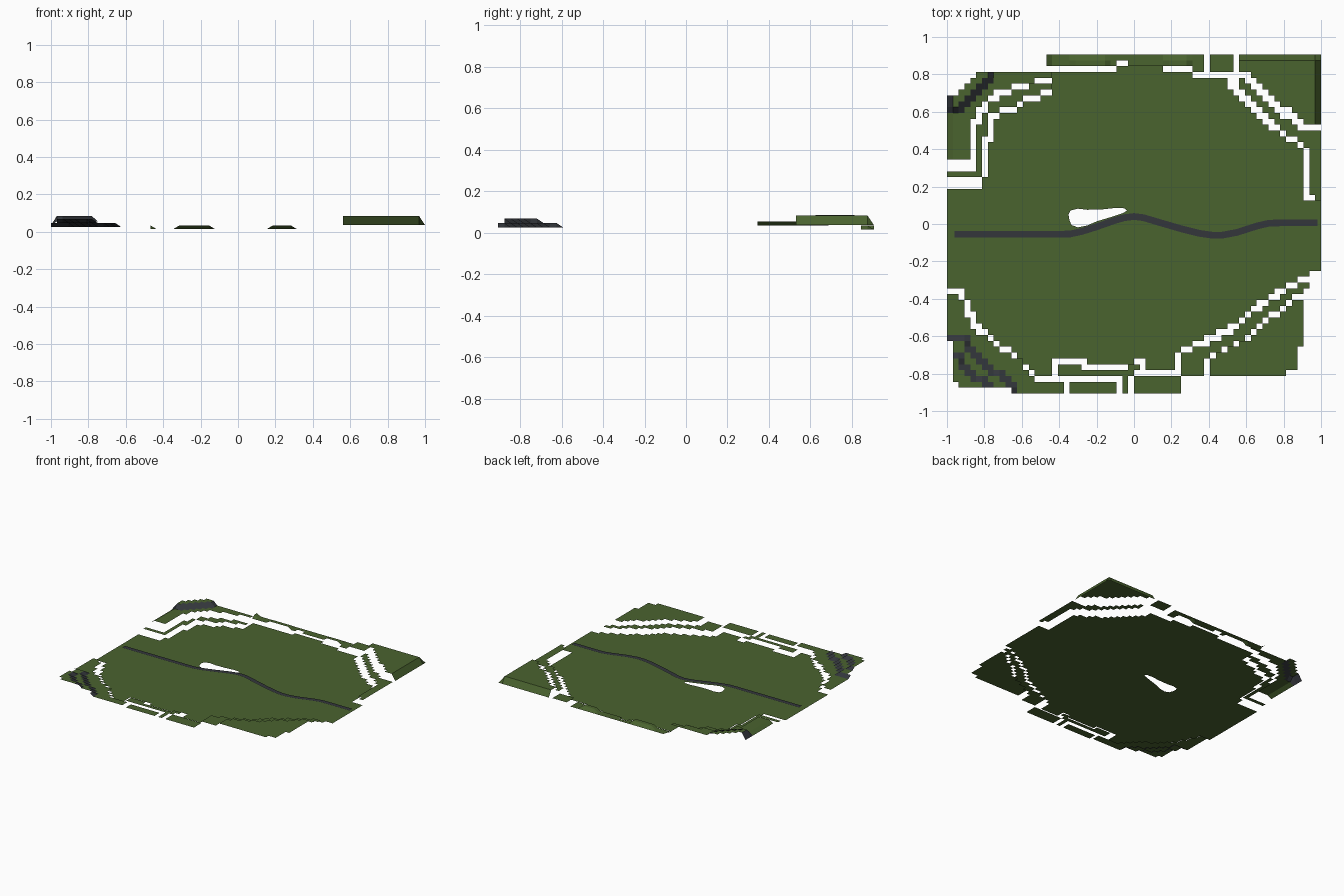
import bpy, bmesh
from mathutils import Vector

H = 0.03125            # terrain tile size
X0, Y0 = -1.0, -0.90625
NX, NY = 64, 58


def material(name, rgb):
    m = bpy.data.materials.new(name)
    m.diffuse_color = (*rgb, 1)
    return m


GRASS = material("grass_green", (0.068, 0.125, 0.028))
ROCK = material("dark_slate", (0.033, 0.037, 0.044))


def inside(x, y, poly):
    hit = False
    for (ax, ay), (bx, by) in zip(poly, poly[1:] + poly[:1]):
        if (ay > y) != (by > y) and x < ax + (y - ay) * (bx - ax) / (by - ay):
            hit = not hit
    return hit


def box(x1, y1, x2, y2):
    return [(x1, y1), (x2, y1), (x2, y2), (x1, y2)]


def finish(name, bm):
    me = bpy.data.meshes.new(name)
    bm.to_mesh(me)
    bm.free()
    me.materials.append(GRASS)
    me.materials.append(ROCK)
    ob = bpy.data.objects.new(name, me)
    bpy.context.collection.objects.link(ob)
    return ob


def terrace(name, outlines, base, plateaus=(), rock_above=1.0, holes=()):
    """Tiles inside the outlines; corner points inside a plateau are raised."""
    bm = bmesh.new()
    pts = {}

    def point(i, j):
        if (i, j) not in pts:
            x, y, z = X0 + i * H, Y0 + j * H, base
            for poly, level in plateaus:
                if inside(x, y, poly):
                    z = level
            pts[i, j] = bm.verts.new((x, y, z))
        return pts[i, j]

    for i in range(NX):
        for j in range(NY):
            cx, cy = X0 + (i + .5) * H, Y0 + (j + .5) * H
            if any(inside(cx, cy, p) for p in outlines) and \
                    not any(inside(cx, cy, p) for p in holes):
                f = bm.faces.new([point(i, j), point(i + 1, j),
                                  point(i + 1, j + 1), point(i, j + 1)])
                zs = [v.co.z for v in f.verts]
                # steep tiles of the upper levels are rock
                if max(zs) - min(zs) > 0.005 and max(zs) > rock_above:
                    f.material_index = 1
    return finish(name, bm)


# valley floor, with a block left out around the pond opening
block = box(-.375, -.03125, -.03125, .09375)
ground = [(-1.01, .2), (-.8, .2), (-.79, .36), (-.75, .47), (-.75, .57), (-.63, .6),
          (-.6, .64), (-.52, .66), (-.5, .69), (-.44, .69), (-.44, .82), (-.41, .82),
          (-.41, .8), (-.1, .8), (-.1, .83), (.15, .83), (.15, .8), (.3, .8),
          (.3, .78), (.5, .77), (.53, .7), (.63, .62), (.7, .53), (.88, .41),
          (.91, .36), (.91, .12), (1.01, .12), (1.01, -.25), (.95, -.25), (.88, -.3),
          (.75, -.36), (.62, -.46), (.52, -.54), (.42, -.59), (.3, -.64), (.22, -.69),
          (.22, -.77), (.06, -.77), (.06, -.73), (0, -.73), (-.02, -.76), (-.25, -.76),
          (-.25, -.73), (-.44, -.73), (-.44, -.81), (-.53, -.81), (-.58, -.74),
          (-.63, -.69), (-.73, -.64), (-.8, -.57), (-.84, -.53), (-.88, -.43),
          (-.92, -.34), (-1.01, -.34)]
terrace("valley_floor", [ground], 0, holes=[block])

# floor patch with the pond opening
pond = [(-.35, .05), (-.34, .072), (-.3, .082), (-.25, .076), (-.17, .078), (-.1, .086),
        (-.05, .084), (-.037, .072), (-.06, .058), (-.13, .035), (-.2, .014),
        (-.25, -.008), (-.3, -.018), (-.335, -.005), (-.345, .02)]
cu = bpy.data.curves.new("floor_patch", 'CURVE')
cu.dimensions = '2D'
cu.fill_mode = 'BOTH'
for loop in (block, pond):
    s = cu.splines.new('POLY')
    s.points.add(len(loop) - 1)
    for p, (x, y) in zip(s.points, loop):
        p.co = (x, y, 0, 1)
    s.use_cyclic_u = True
tmp = bpy.data.objects.new("patch_curve", cu)
bpy.context.collection.objects.link(tmp)
bpy.context.view_layer.update()
bm = bmesh.new()
me = bpy.data.meshes.new_from_object(
    tmp.evaluated_get(bpy.context.evaluated_depsgraph_get()))
bm.from_mesh(me)
for f in bm.faces:
    f.material_index = 0
    if f.normal.z < 0:
        f.normal_flip()
finish("pond_surround", bm)
bpy.data.objects.remove(tmp)

# back right hill: lower step and plateau falling to the map border
terrace("back_right_step", [[
    (.4, .92), (.54, .92), (.54, .8), (.62, .73), (.7, .66), (.8, .57), (.93, .49),
    (1.01, .49), (1.01, .13), (.97, .13), (.94, .19), (.94, .4), (.87, .45),
    (.75, .54), (.66, .65), (.57, .72), (.53, .8), (.4, .82)]], .04)
terrace("back_right_hill", [[
    (.56, .92), (1.01, .92), (1.01, .51), (.94, .53), (.87, .58), (.8, .63),
    (.74, .69), (.67, .75), (.56, .84)]], .036, [(box(.5, .4, .98, .885), .084)])

# low ridge along the back border
terrace("back_ridge", [[
    (-.47, .92), (.37, .92), (.37, .81), (.31, .81), (.31, .85), (-.03, .85),
    (-.03, .875), (-.1, .875), (-.1, .85), (-.47, .85)]], .016,
    [(box(-.32, .8, -.15, .885), .035), (box(.18, .8, .3, .885), .035),
     (box(-.48, .86, -.46, .92), .035)])

# back left hill: step, terrace and rocky top
terrace("back_left_step", [[
    (-1.01, .24), (-.82, .24), (-.82, .4), (-.78, .5), (-.78, .59), (-.65, .63),
    (-.6, .67), (-.53, .7), (-.44, .71), (-.44, .74), (-.55, .74), (-.68, .69),
    (-.75, .66), (-.8, .6), (-.83, .53), (-.85, .5), (-.85, .29), (-1.01, .29)]], .02)
terrace("back_left_hill", [[
    (-1.01, .34), (-.88, .34), (-.87, .52), (-.84, .61), (-.78, .69), (-.68, .73),
    (-.52, .76), (-.5, .79), (-.44, .79), (-.44, .82), (-.84, .82), (-.84, .79),
    (-.87, .79), (-.87, .76), (-.9, .75), (-.93, .71), (-.95, .68), (-1.01, .68)]],
    .035, [(box(-.98, .3, -.4, .9), .055),
           ([(-.98, .61), (-.93, .61), (-.76, .77), (-.74, .9), (-.98, .9)], .085)],
    rock_above=.06)

# front left hill: grass terrace with two rocky steps
terrace("front_left_hill", [[
    (-1.01, -.36), (-.94, -.36), (-.91, -.44), (-.87, -.55), (-.8, -.6), (-.73, -.67),
    (-.63, -.71), (-.57, -.78), (-.53, -.84), (-.36, -.84), (-.36, -.92), (-.66, -.92),
    (-.66, -.87), (-.92, -.87), (-.94, -.84), (-.97, -.82), (-.97, -.61),
    (-1.01, -.61)]], .026,
    [([(-1.01, -.61), (-.9, -.61), (-.87, -.67), (-.82, -.71), (-.77, -.78),
       (-.69, -.81), (-.65, -.87), (-.65, -.92), (-1.01, -.92)], .047),
     ([(-1, -.7), (-.94, -.7), (-.9, -.77), (-.84, -.82), (-.78, -.87),
       (-.78, -.92), (-1, -.92)], .068)], rock_above=.04)

# front ridge pieces
terrace("front_ridge", [
    [(-.41, -.76), (-.28, -.76), (-.28, -.79), (-.04, -.79), (-.02, -.76), (.03, -.76),
     (.03, -.79), (-.1, -.82), (-.41, -.82)],
    box(-.34, -.92, -.1, -.84), box(-.07, -.92, -.04, -.8), box(0, -.92, .25, -.81)], .017)

# front right hill
terrace("front_right_step", [[
    (.25, -.82), (.38, -.82), (.38, -.72), (.47, -.67), (.6, -.6), (.65, -.54),
    (.75, -.47), (.83, -.39), (.93, -.35), (.93, -.31), (.85, -.34), (.76, -.4),
    (.63, -.49), (.53, -.58), (.42, -.63), (.3, -.68), (.25, -.71)]], .03)
terrace("front_right_hill", [[
    (.4, -.82), (.82, -.82), (.82, -.79), (.87, -.77), (.87, -.65), (.91, -.65),
    (.91, -.42), (.85, -.42), (.78, -.48), (.7, -.53), (.65, -.59), (.55, -.65),
    (.42, -.71), (.4, -.73)]], .055)

# winding road, a flat ribbon just above the floor
path = [(-.96, -.055), (-.4, -.055), (-.34, -.053), (-.28, -.04), (-.2, -.015),
        (-.1, .02), (-.05, .034), (0, .04), (.05, .034), (.13, .01), (.25, -.025),
        (.35, -.05), (.42, -.06), (.47, -.06), (.55, -.045), (.66, -.01), (.72, .004),
        (.78, .006), (.98, .006)]
bm = bmesh.new()
rows = []
for k, p in enumerate(path):
    a, b = Vector(path[max(k - 1, 0)]), Vector(path[min(k + 1, len(path) - 1)])
    d = (b - a).normalized()
    n = Vector((-d.y, d.x)) * .018
    rows.append([bm.verts.new((p[0] + s * n.x, p[1] + s * n.y, .005)) for s in (-1, 1)])
for a, b in zip(rows, rows[1:]):
    bm.faces.new([a[0], b[0], b[1], a[1]]).material_index = 1
finish("road", bm)
